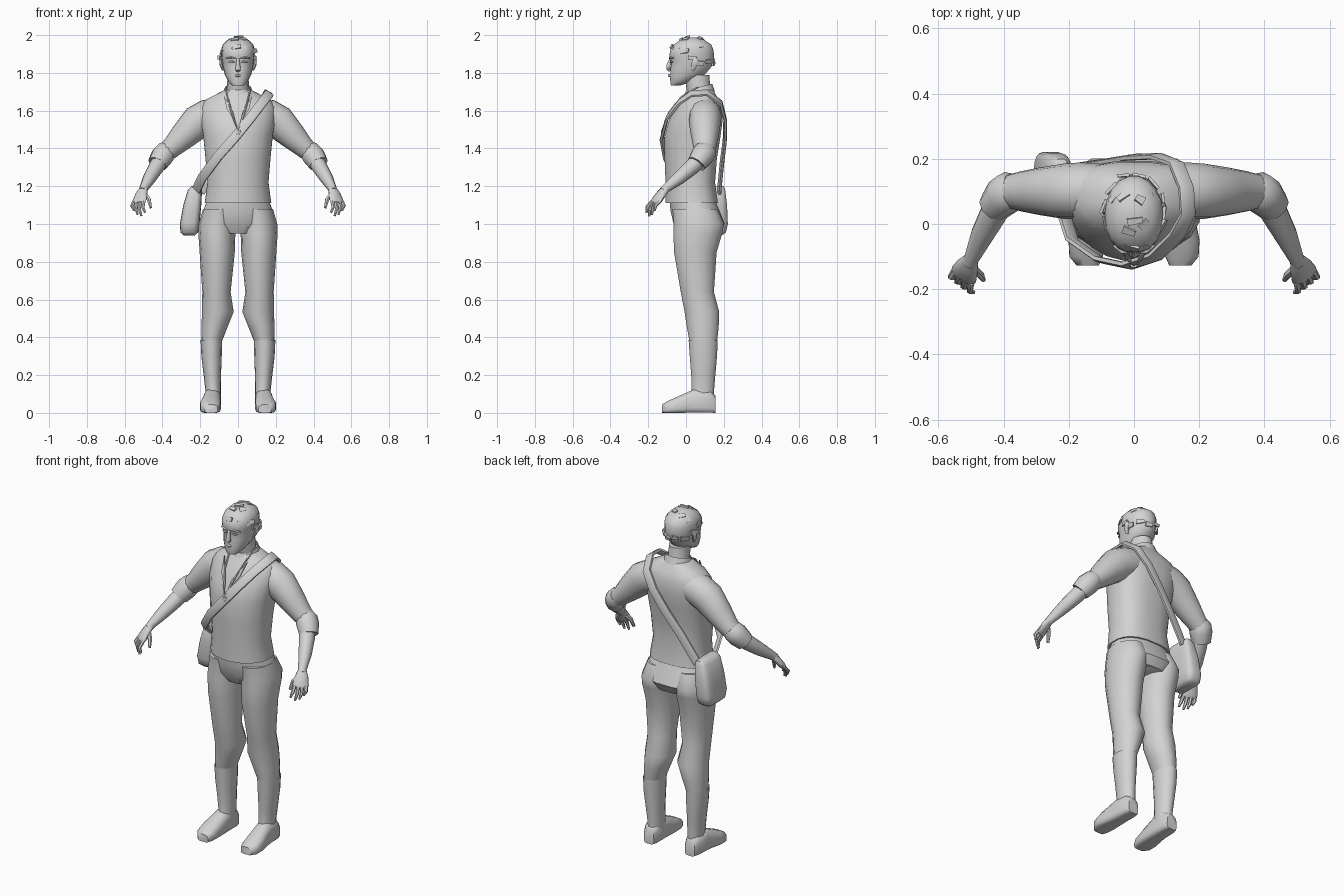
import bpy, bmesh, math, random
from mathutils import Vector as V

random.seed(4)
grey = bpy.data.materials.new("plain_grey")
grey.diffuse_color = (0.65, 0.65, 0.65, 1)


def finish(name, bm):
    bmesh.ops.recalc_face_normals(bm, faces=bm.faces)
    me = bpy.data.meshes.new(name)
    bm.to_mesh(me)
    bm.free()
    me.materials.append(grey)
    ob = bpy.data.objects.new(name, me)
    bpy.context.collection.objects.link(ob)
    return ob


def skin(name, loops, caps=True, closed=False):
    """Bridge a list of point loops into one surface."""
    bm = bmesh.new()
    rows = [[bm.verts.new(p) for p in lp] for lp in loops]
    n = len(rows[0])
    for a, b in zip(rows, rows[1:] + ([rows[0]] if closed else [])):
        for i in range(n):
            j = (i + 1) % n
            bm.faces.new((a[i], a[j], b[j], b[i]))
    if caps and not closed:
        bm.faces.new(rows[0])
        bm.faces.new(rows[-1])
    return finish(name, bm)


def oval(c, u, v, n=14, ef=2.0, eb=2.0):
    """Superellipse loop, with its own exponent on the front and back halves."""
    pts = []
    for i in range(n):
        t = 2 * math.pi * (i + 0.5) / n - math.pi / 2
        e = 2 / (eb if math.sin(t) > 0 else ef)
        pw = lambda k: math.copysign(abs(k) ** e, k)
        pts.append(V(c) + V(u) * pw(math.cos(t)) + V(v) * pw(math.sin(t)))
    return pts


def stack(name, rings, n=16, ef=2.0, eb=2.0, tilt=0.0, caps=True):
    """Rings of (z, centre x, half width, front y, back y)."""
    return skin(name, [oval((x, (f + b) / 2, z), (w, 0, 0), (0, (b - f) / 2, tilt * (b - f) / 2), n, ef, eb)
                       for z, x, w, f, b in rings], caps)


def tube(name, path, n=10, side=None, closed=False):
    """Sweep ovals along points of (x, y, z, radius along side, other radius)."""
    pts = [V(p[:3]) for p in path]
    loops = []
    for i, p in enumerate(path):
        a = pts[i - 1] if (closed or i) else pts[0]
        b = pts[(i + 1) % len(pts)] if (closed or i < len(pts) - 1) else pts[i]
        t = (b - a).normalized()
        s = V(side) if side else V((0, 1, 0.05))
        u = (s - t * s.dot(t)).normalized()
        loops.append(oval(pts[i], u * p[3], t.cross(u) * p[4], n))
    return skin(name, loops, closed=closed)


def flip(seq, s):
    return [(p[0] * s,) + tuple(p[1:]) for p in seq]


# Shirt body
stack("shirt", [(1.11, 0, .178, -.11, .17), (1.22, 0, .163, -.11, .155), (1.35, 0, .174, -.115, .165),
                (1.47, 0, .186, -.115, .185), (1.55, 0, .2, -.092, .195), (1.62, 0, .2, -.05, .19),
                (1.66, 0, .17, -.028, .175), (1.69, 0, .11, -.005, .155), (1.71, 0, .07, .005, .145)],
      n=20, eb=2.7)
stack("shirt_collar", [(1.68, 0, .085, -.02, .155), (1.725, 0, .068, 0, .14)], tilt=.25, caps=False)

# Trouser seat
stack("trouser_seat", [(1.14, 0, .16, -.09, .15), (1.07, 0, .188, -.085, .18), (1.0, 0, .2, -.068, .208),
                       (.95, 0, .13, -.04, .18)], eb=2.4)

# Head, neck and face
stack("neck", [(1.66, 0, .066, .02, .15), (1.72, 0, .058, .0, .13), (1.79, 0, .056, -.01, .125)], n=14)
stack("head", [(1.733, 0, .03, -.08, -.03), (1.752, 0, .05, -.084, .025), (1.79, 0, .07, -.085, .1),
               (1.83, 0, .08, -.082, .135), (1.86, 0, .085, -.08, .146), (1.885, 0, .088, -.09, .15),
               (1.92, 0, .09, -.086, .148), (1.95, 0, .081, -.066, .135), (1.974, 0, .057, -.03, .1),
               (1.988, 0, .022, .015, .06)], n=18, ef=2.3)
tube("nose", [(0, -.083, 1.875, .006, .008), (0, -.092, 1.84, .012, .012),
              (0, -.092, 1.818, .012, .017), (0, -.083, 1.81, .006, .01)], n=8)
tube("lips", [(-.026, -.072, 1.785, .004, .003), (0, -.088, 1.786, .008, .008),
              (.026, -.072, 1.785, .004, .003)], n=8)

# Hair tufts: thin tilted plates over the scalp
spots = [(az, el) for az, el in [(-150, 22), (-120, 28), (-95, 30), (-70, 26), (-45, 25), (-20, 18), (0, 0),
                                 (20, -15), (50, -10), (80, -16), (110, -8), (140, -14), (170, 0), (195, 15),
                                 (-110, 60), (-40, 62), (60, 66), (130, 55), (-80, 78), (30, 35), (150, 38)]]
for az, el in spots:
    a, e = math.radians(az), math.radians(el)
    d = V((math.cos(a) * math.cos(e), math.sin(a) * math.cos(e), math.sin(e)))
    c = V((0, .033, 1.88)) + V((d.x * .092, d.y * .12, d.z * .112))
    q = d.to_track_quat('Z', 'Y')
    w, h, lift = random.uniform(.014, .024), random.uniform(.01, .016), random.uniform(.0, .012)
    skin("hair_tuft", [[c + q @ V((x * w, y * h, z + lift * (x + 1) / 2)) for x, y in
                        ((-1, -1), (1, -.6), (1, .8), (-1, 1))] for z in (-.006, .003)])

for s, sd in ((1, "left"), (-1, "right")):
    # Ear, eye and brow
    tube(sd + "_ear", flip([(.08, .035, 1.815, .01, .006), (.09, .045, 1.845, .018, .009),
                            (.092, .05, 1.87, .017, .008), (.085, .045, 1.885, .008, .005)], s), n=8)
    tube(sd + "_eye", flip([(.018, -.082, 1.858, .003, .002), (.034, -.079, 1.86, .006, .006),
                            (.05, -.07, 1.858, .003, .002)], s), n=8)
    tube(sd + "_brow", flip([(.012, -.086, 1.876, .005, .004), (.036, -.084, 1.882, .008, .005),
                             (.062, -.066, 1.878, .004, .003)], s), n=6)

    # Sleeve and rolled cuff
    tube(sd + "_sleeve", flip([(.10, .105, 1.585, .08, .085), (.16, .102, 1.57, .087, .092),
                               (.215, .1, 1.54, .085, .092), (.29, .1, 1.465, .073, .074),
                               (.345, .1, 1.41, .062, .058), (.39, .1, 1.37, .05, .05)], s), n=14)
    tube(sd + "_cuff", flip([(.365, .115, 1.405, .045, .042), (.378, .105, 1.388, .061, .057),
                             (.40, .085, 1.36, .063, .062), (.427, .055, 1.318, .052, .053),
                             (.42, .06, 1.325, .035, .035)], s), n=10)

    # Forearm and palm, the palm flattened across its spread direction
    tube(sd + "_forearm", flip([(.40, .085, 1.355, .042, .042), (.43, .035, 1.305, .043, .043),
                                (.467, -.035, 1.245, .036, .036), (.498, -.105, 1.19, .024, .024),
                                (.505, -.12, 1.175, .024, .022)], s), n=10)
    spread = V((.8 * s, .6, 0))
    tube(sd + "_palm", flip([(.498, -.105, 1.19, .022, .02), (.511, -.13, 1.16, .036, .02),
                             (.522, -.155, 1.125, .044, .018), (.526, -.165, 1.11, .04, .012)], s),
         n=10, side=spread)
    # Fingers and thumb
    for k, drop in ((-1.5, .055), (-.5, .072), (.5, .066), (1.5, .045)):
        b = V((.525 * s, -.162, 1.118)) + spread * k * .021
        j = b + V((.008 * s, -.022, -drop * .5)) + spread * k * .003
        t = b + V((-.004 * s, -.026, -drop * 1.05)) + spread * k * .003
        tube(sd + "_finger", [(*b, .011, .011), (*j, .01, .01), (*t, .006, .006)], n=6, side=spread)
    tube(sd + "_thumb", flip([(.5, -.13, 1.165, .014, .014), (.472, -.155, 1.13, .013, .012),
                              (.462, -.172, 1.085, .007, .007)], s), n=6)

    # Trouser leg
    stack(sd + "_trouser_leg", [(1.08, .1 * s, .085, -.075, .17), (1.0, .108 * s, .1, -.068, .205),
                                (.95, .112 * s, .098, -.07, .195), (.85, .11 * s, .093, -.066, .165),
                                (.64, .114 * s, .075, -.03, .15), (.535, .107 * s, .084, -.01, .178),
                                (.45, .125 * s, .068, .003, .175), (.37, .14 * s, .052, .018, .165)], n=14)
    # Boot shaft and foot
    stack(sd + "_boot_shaft", [(.36, .14 * s, .05, .025, .16), (.385, .141 * s, .057, .012, .17),
                               (.3, .14 * s, .054, .018, .166), (.2, .136 * s, .046, .026, .157),
                               (.12, .131 * s, .042, .028, .15), (.06, .133 * s, .042, .02, .15)], n=14)
    skin(sd + "_boot_foot", [oval((x * s, y, h / 2), (w, 0, 0), (0, 0, h / 2), 12, 5, 2.4)
                             for y, x, w, h in ((.157, .135, .033, .09), (.13, .136, .045, .12),
                                                (.05, .138, .047, .13), (.01, .14, .05, .112),
                                                (-.05, .146, .056, .085), (-.1, .147, .052, .062),
                                                (-.128, .142, .034, .045))])

    # Shirt lapel
    skin(sd + "_lapel", [[(x * s, y + o, z) for x, y, z in
                          ((.01, -.11, 1.53), (.06, -.068, 1.61), (.075, -.02, 1.68), (.022, -.092, 1.59))]
                         for o in (-.004, .004)])

# Neck cord and pendant
cord = [(.066, .06, 1.722), (.06, 0, 1.69), (.045, -.06, 1.63), (.02, -.108, 1.55)]
loop = [(0, .143, 1.715)] + cord + [(0, -.125, 1.495)] + flip(cord[::-1], -1)
tube("neck_cord", [p + (.005, .005) for p in loop], n=6, side=(.3, .4, .86), closed=True)
skin("pendant", [oval((0, -.126, z), (w, 0, 0), (0, .008, 0), 6)
                 for z, w in ((1.47, .008), (1.482, .018), (1.497, .012))])

# Shoulder strap: flat band facing away from the body
route = [V(p) for p in ((-.225, .06, 1.17), (-.19, -.05, 1.245), (-.105, -.11, 1.36), (-.02, -.128, 1.455),
                        (.065, -.1, 1.56), (.13, -.035, 1.645), (.165, .03, 1.69), (.16, .11, 1.695),
                        (.13, .185, 1.64), (.07, .208, 1.55), (-.01, .205, 1.44), (-.1, .19, 1.32),
                        (-.2, .175, 1.17))]
band = []
for i, p in enumerate(route):
    t = (route[min(i + 1, 12)] - route[max(i - 1, 0)]).normalized()
    o = p - V((0, .04, 1.42))
    nrm = (o - t * o.dot(t)).normalized()
    band.append(oval(p, t.cross(nrm) * .026, nrm * .009, 8, 4, 4))
skin("shoulder_strap", band)

# Satchel hanging at the hip
stack("satchel", [(.94, -.258, .03, .06, .19), (.955, -.258, .047, .04, .212), (1.0, -.256, .052, .028, .222),
                  (1.1, -.242, .048, .03, .218), (1.18, -.228, .038, .035, .208), (1.2, -.224, .022, .045, .2)],
      n=20, ef=4, eb=4)

# Smooth shading with crisp hems and soles
bpy.ops.object.select_all(action='SELECT')
bpy.context.view_layer.objects.active = bpy.data.objects["shirt"]
bpy.ops.object.shade_smooth_by_angle(angle=math.radians(50))
